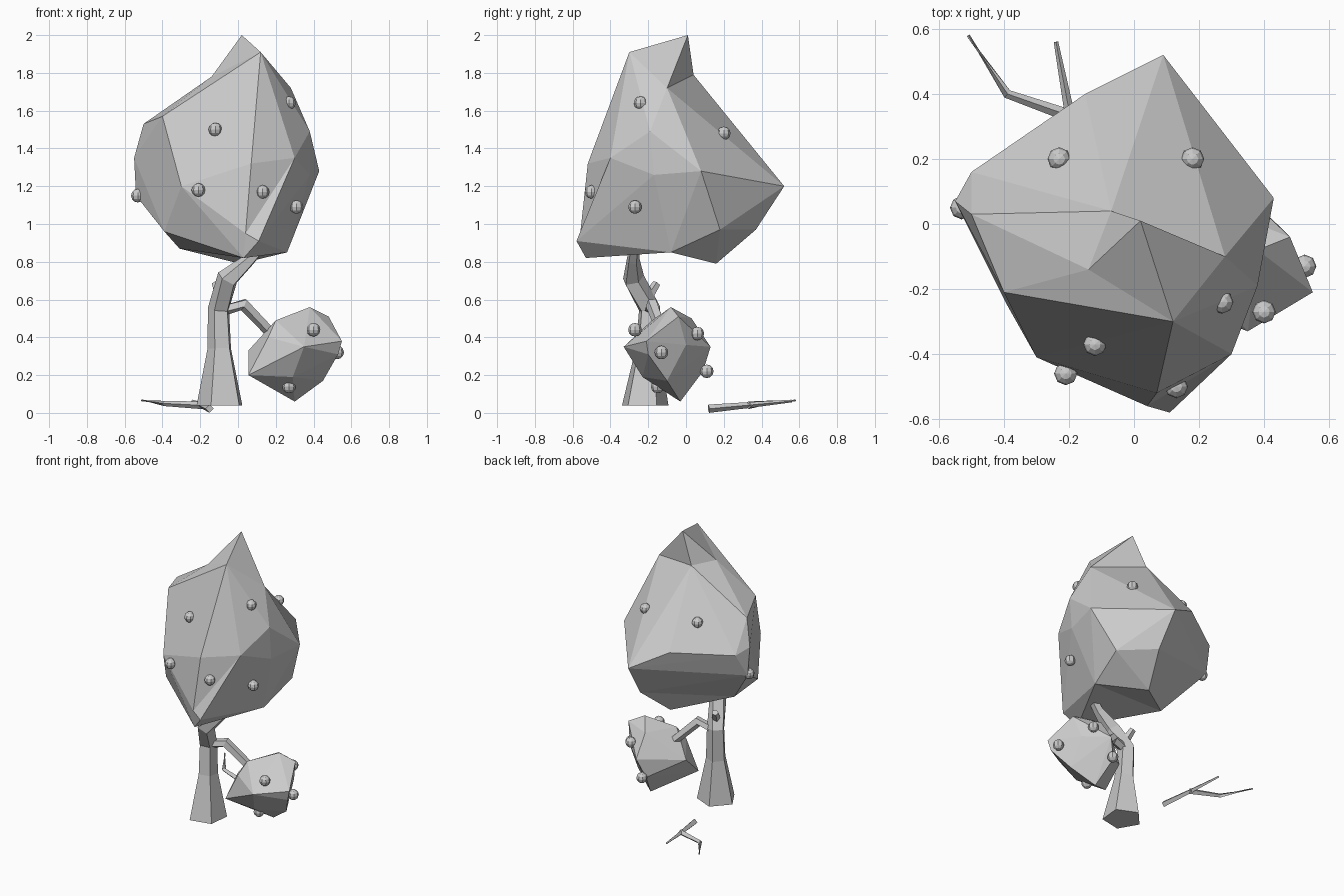
import bpy
import bmesh
from math import cos, sin, tau, radians
from mathutils import Vector

default_cube = bpy.data.objects.get("Cube")
if default_cube:
    bpy.data.objects.remove(default_cube, do_unlink=True)

# One plain grey for the whole tree
grey = bpy.data.materials.new("plain grey")
grey.use_nodes = True
colour = (.6, .6, .6, 1)
grey.diffuse_color = colour
grey.node_tree.nodes["Principled BSDF"].inputs["Base Color"].default_value = colour


def finish(name, bm):
    """Turn a bmesh into a flat shaded, coloured object."""
    bmesh.ops.recalc_face_normals(bm, faces=bm.faces)
    mesh = bpy.data.meshes.new(name)
    bm.to_mesh(mesh)
    bm.free()
    mesh.materials.append(grey)
    obj = bpy.data.objects.new(name, mesh)
    bpy.context.collection.objects.link(obj)
    return obj


def faceted_lump(name, corners):
    """Angular foliage mass spanned by its corner points."""
    bm = bmesh.new()
    for corner in corners:
        bm.verts.new(corner)
    result = bmesh.ops.convex_hull(bm, input=bm.verts[:])
    inside = {v for key in ("geom_interior", "geom_unused")
              for v in result[key] if isinstance(v, bmesh.types.BMVert)}
    bmesh.ops.delete(bm, geom=list(inside), context="VERTS")
    return finish(name, bm)


def tapered_limb(name, path, radii, sides, level=False, twist=0):
    """Low-poly limb swept along a path; level keeps the first ring flat."""
    path = [Vector(p) for p in path]
    bm = bmesh.new()
    rings = []
    for i, (centre, radius) in enumerate(zip(path, radii)):
        before = path[max(i - 1, 0)]
        after = path[min(i + 1, len(path) - 1)]
        along = (after - before).normalized()
        if level and i == 0:
            along = Vector((0, 0, 1))
        guide = Vector((0, 1, 0)) if abs(along.y) < .8 else Vector((0, 0, 1))
        across = guide.cross(along).normalized()
        other = along.cross(across)
        angles = [radians(twist) + tau * k / sides for k in range(sides)]
        rings.append([bm.verts.new(centre + radius * (across * cos(a) + other * sin(a)))
                      for a in angles])
    for low, high in zip(rings, rings[1:]):
        for k in range(sides):
            n = (k + 1) % sides
            bm.faces.new((low[k], low[n], high[n], high[k]))
    bm.faces.new(rings[0][::-1])
    bm.faces.new(rings[-1])
    return finish(name, bm)


def berry(name, centre):
    """Small faceted ball sitting on the foliage."""
    bm = bmesh.new()
    bmesh.ops.create_uvsphere(bm, u_segments=8, v_segments=6, radius=.036)
    obj = finish(name, bm)
    obj.location = centre
    return obj


# Corners shared between the overlapping lumps of the crown
ridge = (.12, -.3, 1.91)
shoulder_left = (-.14, -.14, 1.78)
shoulder_right = (.28, -.1, 1.72)
shoulder_back = (-.07, .04, 1.79)
brow = (.3, -.4, 1.35)
cheek = (.38, -.17, 1.26)
chin = (.04, -.56, .95)
chin_under = (.03, -.53, .82)
temple = (-.4, -.21, 1.57)
jaw_left = (-.3, -.41, 1.2)
side_left = (-.55, .07, 1.35)
back_left = (-.5, .16, 1.31)
nape = (-.15, .4, 1.33)
under_left = (-.31, -.1, .87)
under_right = (.26, -.08, .85)
under_back = (.1, .37, .97)
under_side = (.3, .18, .97)

# Crown: a large angular mass, a pointed peak and three smaller bulges
faceted_lump("crown", [
    ridge, shoulder_left, shoulder_right, shoulder_back, brow, cheek, chin, chin_under,
    temple, jaw_left, side_left, back_left, nape,
    under_left, under_right, under_back, under_side,
    (.07, -.52, 1.32), (.38, -.19, 1.49), (.43, .08, 1.28), (.09, .52, 1.2),
    (-.54, .08, 1.15), (-.39, -.25, .96),
])
faceted_lump("crown_peak", [(.02, .01, 2), ridge, shoulder_left, shoulder_right,
                            shoulder_back, (.05, -.1, 1.5)])
faceted_lump("crown_fold", [(.11, -.58, .91), brow, cheek, chin, chin_under, under_right])
faceted_lump("crown_left_bulge", [(-.5, .03, 1.53), shoulder_left, shoulder_back, temple,
                                  side_left, back_left, jaw_left])
faceted_lump("crown_under_bulge", [(.01, .16, .79), under_left, under_right, under_back,
                                   under_side, (0, .1, 1.2)])

# Small foliage clump on the side branch
faceted_lump("lower_clump", [
    (.38, -.08, .56), (.48, -.04, .51), (.55, -.21, .38), (.53, -.2, .31),
    (.45, -.1, .17), (.3, -.03, .06), (.055, -.22, .2), (.055, -.08, .33),
    (.2, -.18, .49), (.16, -.23, .4), (.35, -.33, .35), (.29, -.23, .19),
    (.25, .09, .22), (.3, .13, .35), (.3, .03, .5), (.44, 0, .36),
])

# Trunk and its branches
tapered_limb("trunk",
             [(-.09, -.22, .04), (-.095, -.205, .34), (-.1, -.195, .55),
              (-.055, -.28, .71), (.06, -.28, .81), (.14, -.27, .9)],
             [.13, .067, .06, .06, .035, .028], 5, level=True, twist=30)
tapered_limb("side_branch",
             [(-.09, -.19, .54), (.03, -.18, .575), (.18, -.12, .42), (.22, -.11, .39)],
             [.03, .035, .03, .025], 5)
tapered_limb("branch_stub", [(-.09, -.21, .6), (-.12, -.155, .685)], [.03, .022], 5)

# Fallen forked twig on the ground
tapered_limb("fallen_twig",
             [(-.15, .12, .022), (-.2, .35, .043), (-.24, .56, .063)],
             [.022, .015, .007], 4)
tapered_limb("fallen_twig_fork",
             [(-.19, .33, .04), (-.39, .4, .05), (-.51, .58, .066)],
             [.02, .014, .005], 4)

# Berries on the crown and the clump
crown_berries = [
    (-.12, -.37, 1.5), (-.21, -.46, 1.18), (.13, -.5, 1.17), (.27, -.24, 1.64),
    (.31, -.27, 1.09), (-.53, .05, 1.15), (.18, .2, 1.48), (-.23, .2, 1.49),
]
clump_berries = [
    (.4, -.27, .44), (.525, -.13, .32), (.27, -.15, .14), (.39, .06, .42), (.27, .11, .22),
]
for group, spots in (("crown", crown_berries), ("clump", clump_berries)):
    for number, spot in enumerate(spots):
        berry(f"{group}_berry_{number}", spot)
